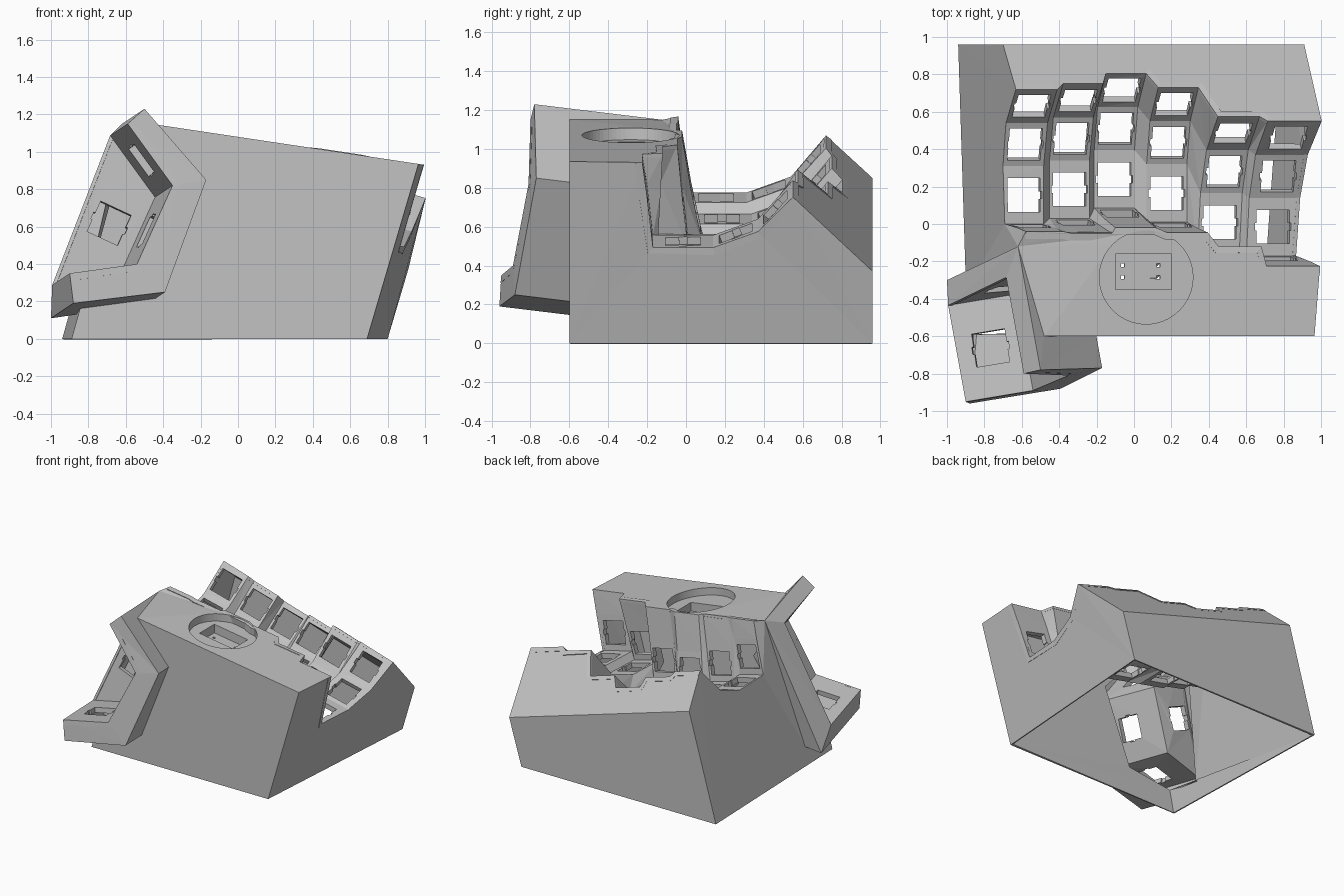
import bpy, bmesh, math
from mathutils import Vector
from mathutils.geometry import tessellate_polygon, normal

if "Cube" in bpy.data.objects:
    bpy.data.objects.remove(bpy.data.objects["Cube"])

grey = bpy.data.materials.new("light_grey_plastic")
grey.use_nodes = True
COLOUR = (0.54, 0.54, 0.54, 1)
grey.diffuse_color = COLOUR
for node in grey.node_tree.nodes:
    if node.type == "BSDF_PRINCIPLED":
        node.inputs["Base Color"].default_value = COLOUR
        node.inputs["Roughness"].default_value = 0.7


def fill(bm, outer, holes=()):
    """Fill an outline, leaving the given holes open."""
    loops = [list(outer)] + [list(h) for h in holes]
    n = normal(loops[0])
    u = loops[0][1] - loops[0][0]
    u = (u - n * u.dot(n)).normalized()
    v = n.cross(u)
    flat = [[Vector((p.dot(u), p.dot(v), 0)) for p in loop] for loop in loops]
    verts = [bm.verts.new(p) for loop in loops for p in loop]
    for tri in tessellate_polygon(flat):
        if len(set(tri)) == 3:
            bm.faces.new([verts[i] for i in tri])


def sides(bm, top, bottom):
    """Join two closed outlines with a band of quads."""
    for i in range(len(top)):
        j = (i + 1) % len(top)
        bm.faces.new([bm.verts.new(p) for p in (top[i], top[j], bottom[j], bottom[i])])


def key_plate(bm, quad, size=0.18, notch=0.01):
    """Plate with a square switch opening that has a clip notch on two sides."""
    centre = sum(quad, Vector()) / 4
    u = (quad[1] - quad[0] + quad[2] - quad[3]).normalized()
    v = normal(quad).cross(u)
    s, w = size / 2, 0.02
    half = [(s, -s), (s, -w), (s + notch, -w), (s + notch, w), (s, w), (s, s)]
    outline = half + [(-a, -b) for a, b in half]
    fill(bm, quad, [[centre + u * a + v * b for a, b in outline]])


def finish(name, bm, wall, outward):
    """Weld, turn the sheet to face outward, thicken it and link it."""
    bmesh.ops.remove_doubles(bm, verts=bm.verts, dist=0.0005)
    bmesh.ops.recalc_face_normals(bm, faces=bm.faces)
    if sum(f.normal.dot(Vector(outward)) * f.calc_area() for f in bm.faces) < 0:
        bmesh.ops.reverse_faces(bm, faces=bm.faces)
    mesh = bpy.data.meshes.new(name)
    bm.to_mesh(mesh)
    bm.free()
    mesh.materials.append(grey)
    obj = bpy.data.objects.new(name, mesh)
    bpy.context.collection.objects.link(obj)
    mod = obj.modifiers.new("wall", "SOLIDIFY")
    mod.thickness = wall
    mod.offset = -1


# Planes of the case
def top_height(x):
    return 1.08 - 0.15 * x


def slope_height(x, y):
    return 0.85 - 0.298 * (x + 0.70) + (0.96 - y)


def left_wall(y, z):
    return -0.94 + 0.282 * z + 0.032 * (0.96 - y)


def right_wall(y, z):
    return 0.80 + 0.297 * z - 0.0705 * (0.96 - y)


# Finger columns: x, y, z of the floor centre, half width, tilt, splay, front rim y
COLUMNS = [
    (-0.585, 0.17, 0.75, 0.105, 14, 0.0, -0.04),
    (-0.345, 0.20, 0.64, 0.11, 14, 0.0, -0.05),
    (-0.105, 0.255, 0.54, 0.11, 12, 0.0, -0.02),
    (0.175, 0.18, 0.52, 0.11, 12, 0.0, -0.045),
    (0.46, 0.025, 0.535, 0.115, 14, 0.05, -0.12),
    (0.73, 0.0, 0.525, 0.125, 15, 0.05, -0.225),
]


def column_edge(col, side):
    """Points down the front wall, along the floor and up to the back rim."""
    cx, cy, cz, half, tilt, splay, rim_y = col
    s, c = math.sin(math.radians(tilt)), math.cos(math.radians(tilt))
    u, front = side * half, rim_y - cy
    rise = (top_height(cx + u * c + splay * front) - cz + u * s) / (c + 0.15 * s)
    profile = [(front, rise), (-0.17 + (front + 0.17) * 0.55, 0.27), (-0.17, 0),
               (0.14, 0), (0.37, 0.085), (0.55, 0.30)]
    pts = [Vector((cx + u * c + h * s + splay * v, cy + v, cz - u * s + h * c))
           for v, h in profile]
    for p in pts:
        if col is COLUMNS[0] and side < 0:
            p.x = left_wall(p.y, p.z)
        if col is COLUMNS[-1] and side > 0:
            p.x = right_wall(p.y, p.z)
    pts[0].z = top_height(pts[0].x)
    pts[-1].z = slope_height(pts[-1].x, pts[-1].y)
    return pts


edges = [(column_edge(c, -1), column_edge(c, 1)) for c in COLUMNS]

# Key well: framed openings in every column, with webs between the columns
bm = bmesh.new()
for i, (left, right) in enumerate(edges):
    for k in range(len(left) - 1):
        quad = [left[k], right[k], right[k + 1], left[k + 1]]
        if k:
            key_plate(bm, quad)
        else:
            fill(bm, quad)
        if i + 1 < len(edges):
            nxt = edges[i + 1][0]
            fill(bm, [right[k], nxt[k], nxt[k + 1], right[k + 1]])
finish("key_well", bm, 0.04, (0, 0, 1))

# Thumb bracket outlines: outer and inner rim at the front, swept backwards
outer = [Vector(p) for p in ((-0.50, -0.78, 1.23), (-0.17, -0.77, 0.85),
                             (-0.39, -0.88, 0.25), (-0.88, -0.96, 0.19))]
inner = [Vector(p) for p in ((-0.59, -0.80, 1.15), (-0.35, -0.81, 0.82),
                             (-0.54, -0.89, 0.40), (-0.90, -0.95, 0.35))]
depth = Vector((-0.12, 0.66, -0.08))
inner_back = [p + depth * 0.78 for p in inner]
back_top, back_low = outer[0] + depth, outer[3] + depth
# Where the bracket meets the front and left walls of the case
meet_top, meet_low = [p + depth * ((-0.6 - p.y) / depth.y) for p in outer[1:3]]
meet_corner = Vector((left_wall(-0.6, 0.162), -0.6, 0.162))
meet_side = Vector((left_wall(-0.29, 0.13), -0.29, 0.13))

# Case: sloping walls, open underneath
back_l, back_r = Vector((-0.94, 0.96, 0)), Vector((0.80, 0.96, 0))
front_l, front_r = Vector((-0.89, -0.6, 0)), Vector((0.69, -0.6, 0))
rim_l, rim_r = Vector((-0.70, 0.96, 0.85)), Vector((0.91, 0.96, 0.37))
brow_l = Vector((-0.48, -0.6, top_height(-0.48)))
brow_r = Vector((0.965, -0.6, top_height(0.965)))
front_rim = [p[0] for pair in edges for p in pair]
back_rim = [p[-1] for pair in edges for p in pair]

bm = bmesh.new()
fill(bm, [front_l, front_r, brow_r, brow_l, meet_top, meet_low, meet_corner])
fill(bm, [back_r, back_l, rim_l, rim_r])
fill(bm, [back_l, rim_l] + edges[0][0][::-1]
     + [back_top, meet_side, meet_corner, front_l])
fill(bm, [back_r, rim_r] + edges[-1][1][::-1] + [brow_r, front_r])
fill(bm, [rim_r, rim_l] + back_rim)

# Outer skin of the thumb bracket
fill(bm, [outer[0], outer[1], meet_top, brow_l, back_top])
fill(bm, [outer[1], outer[2], meet_low, meet_top])
fill(bm, [outer[2], outer[3], back_low, meet_side, meet_corner, meet_low])
fill(bm, [back_top, back_low, meet_side])
fill(bm, [outer[0], inner[0], inner_back[0], back_top])
fill(bm, [outer[3], inner[3], inner_back[3], back_low])
fill(bm, [inner_back[0], inner_back[3], back_low, back_top])
for i in range(3):
    fill(bm, [outer[i], outer[i + 1], inner[i + 1], inner[i]])


# Round recess in the top with a square pocket and pin holes
def on_top(points, drop):
    return [Vector((x, y, top_height(x) - drop)) for x, y in points]


def box(x, y, w, h):
    return [(x - w, y - h), (x + w, y - h), (x + w, y + h), (x - w, y + h)]


turns = [math.tau * i / 64 for i in range(64)]
circle = [(0.065 + 0.25 * math.cos(a), -0.285 + 0.25 * math.sin(a)) for a in turns]
pocket = box(0.05, -0.255, 0.15, 0.095)
pins = [box(x, y, 0.009, 0.009) for x in (-0.06, 0.13) for y in (-0.22, -0.285)]
fill(bm, [brow_l, brow_r] + front_rim[::-1] + [back_top], [on_top(circle, 0)])
sides(bm, on_top(circle, 0), on_top(circle, 0.06))
fill(bm, on_top(circle, 0.06), [on_top(pocket, 0.06)])
sides(bm, on_top(pocket, 0.06), on_top(pocket, 0.13))
fill(bm, on_top(pocket, 0.13), [on_top(p, 0.13) for p in pins])
finish("case", bm, 0.02, (0, 0, 1))

# Thumb well: three arm plates and a back plate, each with a switch opening
bm = bmesh.new()
for i in range(3):
    key_plate(bm, [inner[i], inner[i + 1], inner_back[i + 1], inner_back[i]])
key_plate(bm, inner_back)
finish("thumb_well", bm, 0.04, (-0.3, -1, 0))
